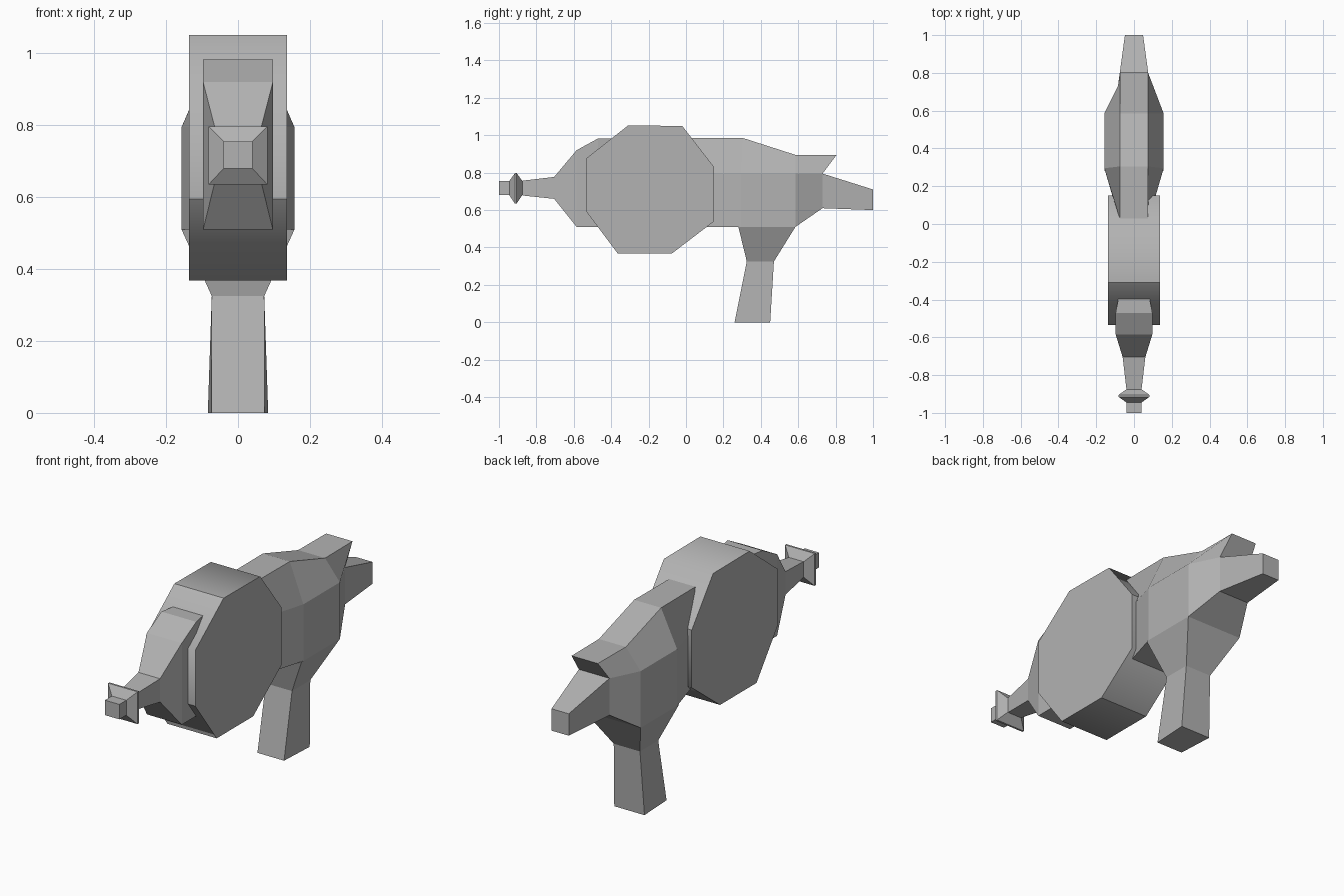
import bpy
import bmesh

if "Cube" in bpy.data.objects:
    bpy.data.objects.remove(bpy.data.objects["Cube"])

grey = bpy.data.materials.new("dark_grey")
grey.diffuse_color = (0.45, 0.45, 0.45, 1.0)
grey.use_nodes = True
grey.node_tree.nodes["Principled BSDF"].inputs["Base Color"].default_value = grey.diffuse_color


def make_loft(name, sections, smooth_from=None):
    """Skin a row of equal-length point rings and cap both ends with quad strips.
    With smooth_from, every second lengthwise edge from that index is rounded."""
    mesh = bpy.data.meshes.new(name)
    bm = bmesh.new()
    rings = [[bm.verts.new(p) for p in ring] for ring in sections]
    n = len(rings[0])
    for a, b in zip(rings, rings[1:]):
        for i in range(n):
            j = (i + 1) % n
            bm.faces.new((a[i], a[j], b[j], b[i]))
    for ring in (rings[0], rings[-1]):
        for k in range(n // 2 - 1):
            bm.faces.new((ring[k], ring[k + 1], ring[n - 2 - k], ring[n - 1 - k]))
    bmesh.ops.recalc_face_normals(bm, faces=bm.faces)
    if smooth_from is not None:
        rounded = {bm.edges.get((rings[0][i], rings[-1][i]))
                   for i in range(smooth_from, n, 2)}
        for f in bm.faces:
            f.smooth = True
        for e in bm.edges:
            flat = e.calc_face_angle() < 0.01
            e.smooth = flat or e in rounded
    bm.to_mesh(mesh)
    bm.free()
    mesh.materials.append(grey)
    obj = bpy.data.objects.new(name, mesh)
    bpy.context.collection.objects.link(obj)
    return obj


def mirrored(*half):
    """Close a right-hand half ring with its mirror image."""
    return list(half) + [(-x, y, z) for x, y, z in reversed(half)]


def upright(y, x, z0, z1):
    """Rectangle facing along y."""
    return mirrored((x, y, z0), (x, y, z1))


def level(z, x0, x1, y0, y1):
    """Trapezoid facing along z."""
    return mirrored((x0, y0, z), (x1, y1, z))


def body_ring(x, y, z0, z1, top_x, top_y, top_z):
    """Straight flanks with a narrower raised top."""
    return mirrored((x, y, z0), (x, y, z1), (top_x, top_y, top_z))


# Square barrel and its flared collar
make_loft("muzzle", [upright(-1.0, 0.04, 0.68, 0.755),
                     upright(-0.87, 0.04, 0.68, 0.755)])
make_loft("muzzle_collar", [upright(-0.945, 0.04, 0.68, 0.755),
                            upright(-0.915, 0.082, 0.635, 0.797),
                            upright(-0.905, 0.082, 0.635, 0.797),
                            upright(-0.875, 0.04, 0.68, 0.755)])
make_loft("barrel", [upright(-0.875, 0.04, 0.678, 0.757),
                     upright(-0.705, 0.06, 0.66, 0.777)])

# Tapered housing in front of the drum
make_loft("front_housing", [upright(-0.705, 0.06, 0.66, 0.777),
                            upright(-0.585, 0.097, 0.51, 0.92),
                            upright(-0.47, 0.097, 0.51, 0.983),
                            upright(-0.30, 0.065, 0.51, 0.983)])

# Eight-sided drum lying across the body, alternate rim corners softened
drum_profile = [(-0.535, 0.595), (-0.535, 0.875), (-0.31, 1.052), (-0.02, 1.05),
                (0.15, 0.83), (0.15, 0.54), (-0.075, 0.368), (-0.365, 0.368)]
make_loft("drum", [[(x, y, z) for y, z in drum_profile] for x in (-0.137, 0.137)],
          smooth_from=1)

# Rear housing with a sloped top ending in an overhanging fin
make_loft("rear_housing", [
    body_ring(0.077, 0.02, 0.51, 0.795, 0.073, 0.02, 0.985),
    body_ring(0.157, 0.295, 0.51, 0.795, 0.075, 0.305, 0.985),
    body_ring(0.157, 0.585, 0.51, 0.795, 0.075, 0.585, 0.895),
    body_ring(0.085, 0.73, 0.61, 0.795, 0.073, 0.805, 0.895)])

# Tail block
make_loft("tail", [upright(0.73, 0.085, 0.61, 0.795),
                   upright(1.0, 0.048, 0.60, 0.71)])

# Grip with a flared root
make_loft("grip", [level(0.0, 0.074, 0.084, 0.26, 0.45),
                   level(0.325, 0.073, 0.073, 0.325, 0.47),
                   level(0.51, 0.157, 0.157, 0.28, 0.585)])
